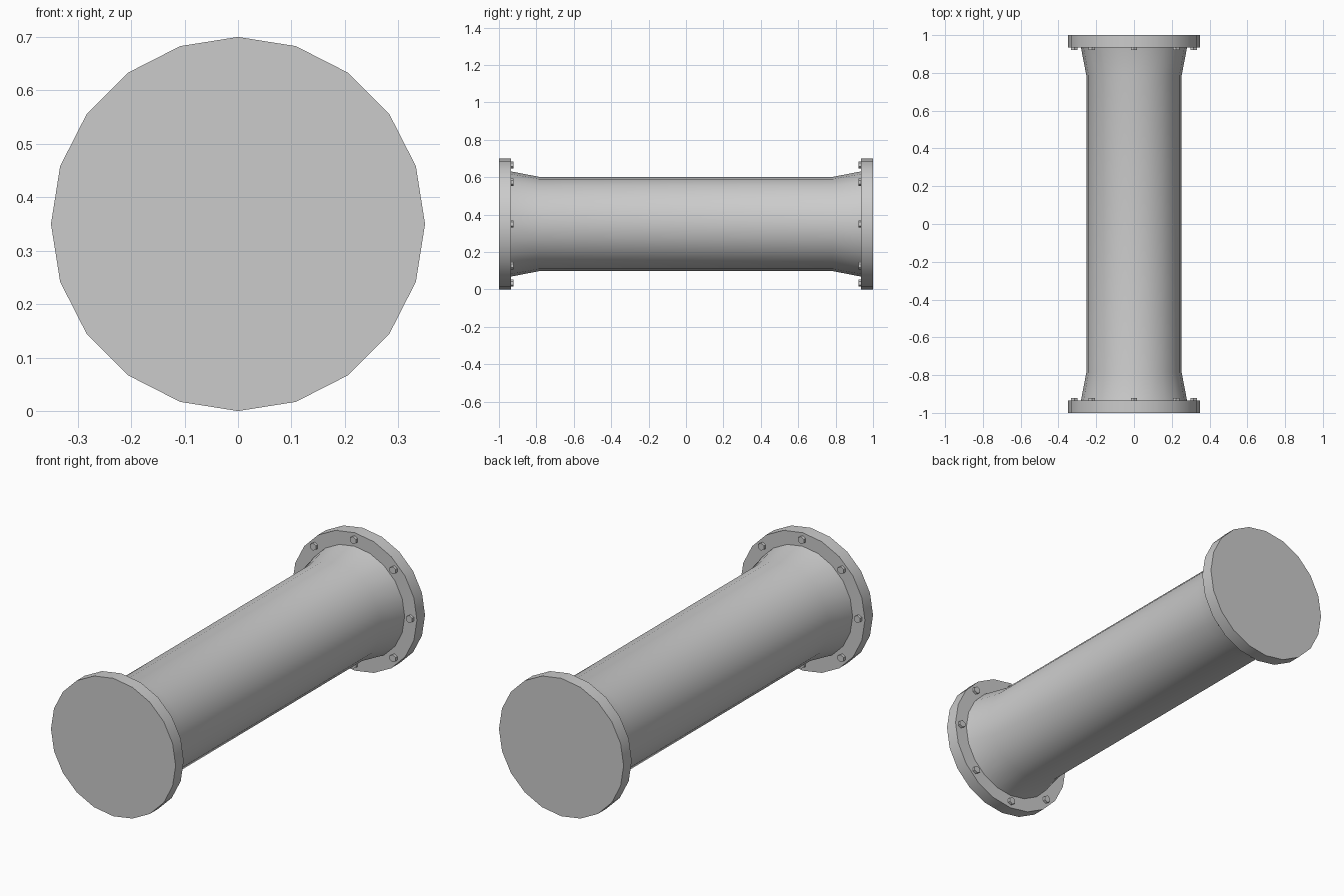
import bpy, bmesh
from math import sin, cos, pi, radians

if "Cube" in bpy.data.objects:
    bpy.data.objects.remove(bpy.data.objects["Cube"])

CZ = 0.35      # axis height
SIDES = 20

dark = bpy.data.materials.new("dark_grey")
dark.diffuse_color = (0.62, 0.62, 0.62, 1)
dark.use_nodes = True
dark.node_tree.nodes["Principled BSDF"].inputs["Base Color"].default_value = dark.diffuse_color


def lathe(name, profile, sides=SIDES, cx=0.0, cz=CZ, caps=True, smooth=True):
    """Revolve (y, radius) points around an axis parallel to y."""
    bm = bmesh.new()
    rings = [[bm.verts.new((cx + r * sin(2 * pi * i / sides), y,
                            cz + r * cos(2 * pi * i / sides)))
              for i in range(sides)] for y, r in profile]
    for a, b in zip(rings, rings[1:]):
        for i in range(sides):
            j = (i + 1) % sides
            bm.faces.new((a[i], a[j], b[j], b[i]))
    if caps:
        bm.faces.new(rings[0])
        bm.faces.new(rings[-1])
    else:
        # closed loop profile
        for i in range(sides):
            j = (i + 1) % sides
            bm.faces.new((rings[-1][i], rings[-1][j], rings[0][j], rings[0][i]))
    bmesh.ops.recalc_face_normals(bm, faces=bm.faces)
    mesh = bpy.data.meshes.new(name)
    bm.to_mesh(mesh)
    bm.free()
    obj = bpy.data.objects.new(name, mesh)
    bpy.context.collection.objects.link(obj)
    if smooth:
        bpy.ops.object.select_all(action='DESELECT')
        obj.select_set(True)
        bpy.context.view_layer.objects.active = obj
        bpy.ops.object.shade_smooth_by_angle(angle=radians(30))
    return obj


# Pipe with flared ends
lathe("pipe", [(-0.94, 0.282), (-0.785, 0.252), (0.785, 0.252), (0.94, 0.282)])

for s, end in ((-1, "front"), (1, "back")):
    # Flange ring around the pipe end
    lathe(end + "_flange", [(s * 0.935, 0.276), (s * 0.935, 0.35),
                            (s * 1.0, 0.35), (s * 1.0, 0.276)], caps=False)
    # Darker plug, flush with the flange face
    plug = lathe(end + "_plug", [(s * 0.94, 0.276), (s * 1.0, 0.276)])
    plug.data.materials.append(dark)
    # Hex bolt heads on the inner flange face
    for k in range(8):
        a = k * pi / 4
        lathe(f"{end}_bolt_{k + 1}", [(s * 0.94, 0.019), (s * 0.921, 0.019)], sides=6,
              cx=0.316 * sin(a), cz=CZ + 0.316 * cos(a), smooth=False)
